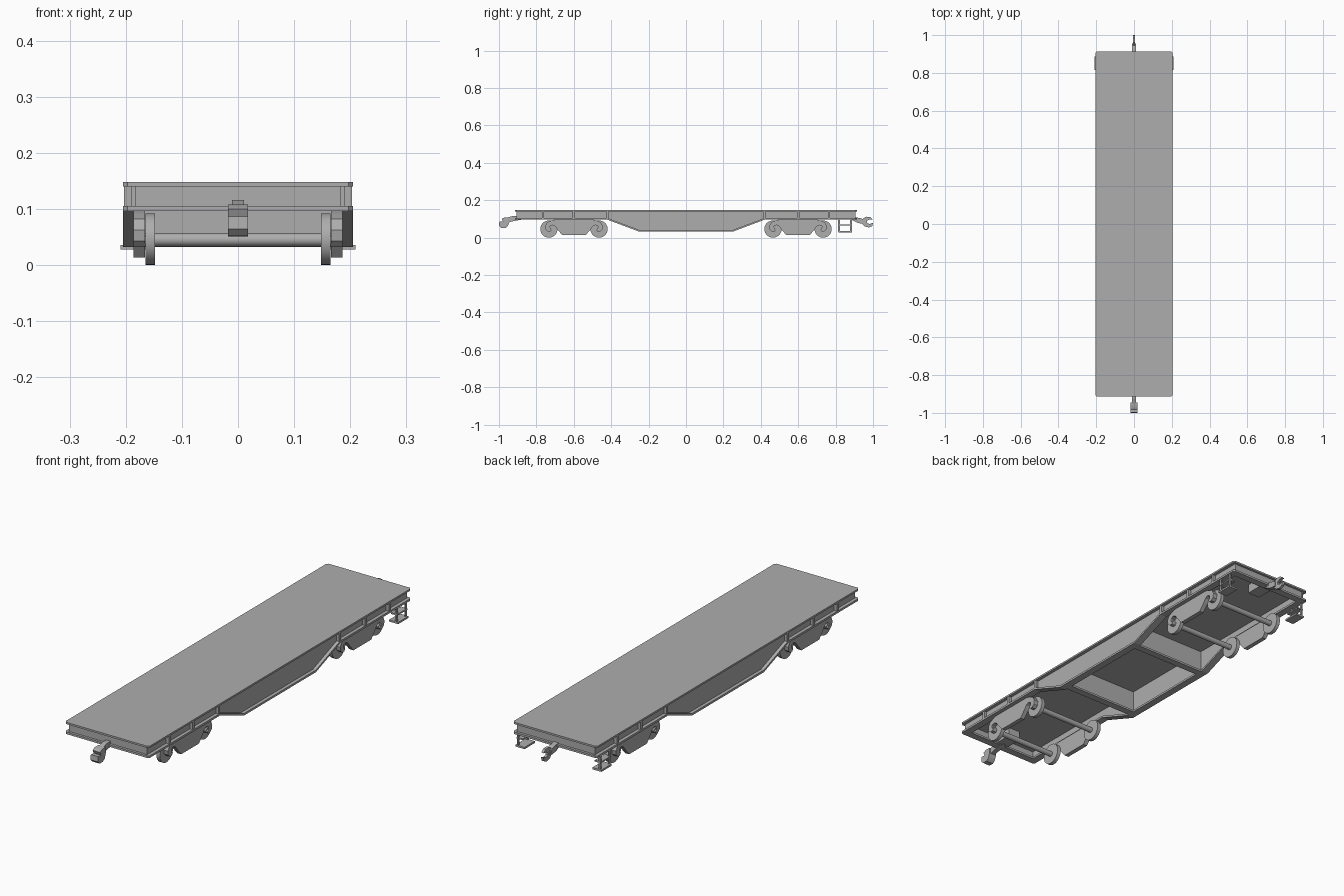
import bpy, bmesh, math
from mathutils import Matrix, Vector

if "Cube" in bpy.data.objects:
    bpy.data.objects.remove(bpy.data.objects["Cube"])

grey = bpy.data.materials.new("wagon grey")
grey.diffuse_color = (0.42, 0.42, 0.42, 1)
grey.use_nodes = True
grey.node_tree.nodes["Principled BSDF"].inputs["Base Color"].default_value = grey.diffuse_color


def finish(name, bm, smooth=False):
    bmesh.ops.recalc_face_normals(bm, faces=bm.faces)
    me = bpy.data.meshes.new(name)
    bm.to_mesh(me)
    bm.free()
    me.materials.append(grey)
    ob = bpy.data.objects.new(name, me)
    bpy.context.collection.objects.link(ob)
    if smooth:
        bpy.context.view_layer.objects.active = ob
        ob.select_set(True)
        bpy.ops.object.shade_smooth_by_angle(angle=math.radians(35))
        ob.select_set(False)
    return ob


def prism(name, pts, axis, lo, hi, smooth=False):
    """Extrude a 2D outline: axis 'x' takes (y, z), axis 'z' takes (x, y)."""
    bm = bmesh.new()

    def put(a, b, c):
        return bm.verts.new((c, a, b) if axis == 'x' else (a, b, c))
    v0 = [put(a, b, lo) for a, b in pts]
    v1 = [put(a, b, hi) for a, b in pts]
    n = len(pts)
    bm.faces.new(v0)
    bm.faces.new(v1[::-1])
    for i in range(n):
        j = (i + 1) % n
        bm.faces.new((v0[i], v0[j], v1[j], v1[i]))
    return finish(name, bm, smooth)


def box(name, x, y, z):
    return prism(name, [(x[0], y[0]), (x[1], y[0]), (x[1], y[1]), (x[0], y[1])],
                 'z', z[0], z[1])


def tube(name, r, x0, x1, y, z, seg=24):
    bm = bmesh.new()
    bmesh.ops.create_cone(bm, cap_ends=True, segments=seg, radius1=r, radius2=r,
                          depth=x1 - x0,
                          matrix=Matrix.Translation(Vector(((x0 + x1) / 2, y, z)))
                          @ Matrix.Rotation(math.pi / 2, 4, 'Y'))
    return finish(name, bm, True)


def span(s, a, b):
    return sorted((s * a, s * b))


# Deck plate with clipped corners
W, L, c = 0.205, 0.913, 0.008
prism("deck", [(-W + c, -L), (W - c, -L), (W, -L + c), (W, L - c),
               (W - c, L), (-W + c, L), (-W, L - c), (-W, -L + c)], 'z', 0.14, 0.148)

# Fish-belly side sills: web, bottom flange and ribs
low = [(-0.905, 0.096), (-0.42, 0.096), (-0.25, 0.032), (0.25, 0.032),
       (0.42, 0.096), (0.905, 0.096)]
flange = low + [(y, z + 0.009) for y, z in reversed(low)]
web = [(y, z + 0.004) for y, z in low] + [(0.905, 0.142), (-0.905, 0.142)]
for s in (-1, 1):
    prism("side_web", web, 'x', *span(s, 0.183, 0.19))
    prism("side_flange", flange, 'x', *span(s, 0.172, 0.205))
    for y in (0.42, 0.6, 0.765):
        for e in (-1, 1):
            box("side_rib", span(s, 0.189, 0.203), (e * y - 0.006, e * y + 0.006),
                (0.098, 0.142))

# End sills and the two cross bulkheads
for e in (-1, 1):
    box("end_web", (-0.19, 0.19), span(e, 0.895, 0.902), (0.1, 0.142))
    prism("end_flange", [(-W, e * 0.88), (W, e * 0.88), (W, e * (L - c)), (W - c, e * L),
                         (-W + c, e * L), (-W, e * (L - c))], 'z', 0.096, 0.105)
    box("bulkhead", (-0.184, 0.184), span(e, 0.222, 0.229), (0.036, 0.142))
    box("bulkhead_flange", (-0.184, 0.184), span(e, 0.21, 0.242), (0.032, 0.041))
    box("draft_box", (-0.03, 0.03), span(e, 0.80, 0.9), (0.1, 0.142))

# Bogies: wheels, axles and side frames with hooked ends over the axles
half = [(0.10, 0.097), (0.118, 0.092), (0.143, 0.082), (0.154, 0.062), (0.151, 0.043),
        (0.139, 0.032), (0.125, 0.033), (0.12, 0.042), (0.129, 0.048), (0.128, 0.062),
        (0.115, 0.067), (0.10, 0.06), (0.09, 0.045), (0.062, 0.013)]
frame = half + [(-y, z) for y, z in reversed(half)]
for e in (-1, 1):
    yc = e * 0.599
    for s in (-1, 1):
        prism("bogie_side_frame", [(yc + y, z) for y, z in frame], 'x',
              *span(s, 0.166, 0.186))
    for d in (-0.134, 0.134):
        tube("axle", 0.012, -0.18, 0.18, yc + d, 0.045, 16)
        for s in (-1, 1):
            tube("wheel", 0.046, *span(s, 0.148, 0.165), yc + d, 0.046, 32)

# Steps at the rear corners
for s in (-1, 1):
    for y in (0.818, 0.882):
        box("step_post", span(s, 0.196, 0.202), (y - 0.005, y + 0.005), (0.03, 0.1))
    box("lower_step", span(s, 0.165, 0.209), (0.815, 0.887), (0.028, 0.036))
    box("upper_step", span(s, 0.175, 0.205), (0.815, 0.885), (0.064, 0.07))

# Front coupler: shank and rounded knuckle
prism("front_shank", [(-0.87, 0.098), (-0.87, 0.116), (-0.925, 0.116), (-0.965, 0.105),
                      (-0.965, 0.078), (-0.925, 0.088)], 'x', -0.011, 0.011)
prism("front_knuckle", [(-0.945, 0.108), (-0.97, 0.108), (-0.985, 0.1), (-0.978, 0.085),
                        (-0.998, 0.086), (-1.0, 0.064), (-0.988, 0.052),
                        (-0.965, 0.051), (-0.952, 0.062), (-0.945, 0.082)],
      'x', -0.018, 0.018, True)

# Rear coupler: shank and open hook
prism("rear_shank", [(0.88, 0.098), (0.88, 0.112), (0.93, 0.105), (0.955, 0.096),
                     (0.955, 0.074), (0.92, 0.078)], 'x', -0.011, 0.011)
prism("rear_hook", [(0.945, 0.1), (0.962, 0.112), (0.985, 0.11), (0.998, 0.098),
                    (0.982, 0.097), (0.968, 0.09), (0.968, 0.078), (0.982, 0.073),
                    (1.0, 0.08), (0.996, 0.062), (0.978, 0.054), (0.955, 0.06),
                    (0.942, 0.074)], 'x', -0.006, 0.006, True)
